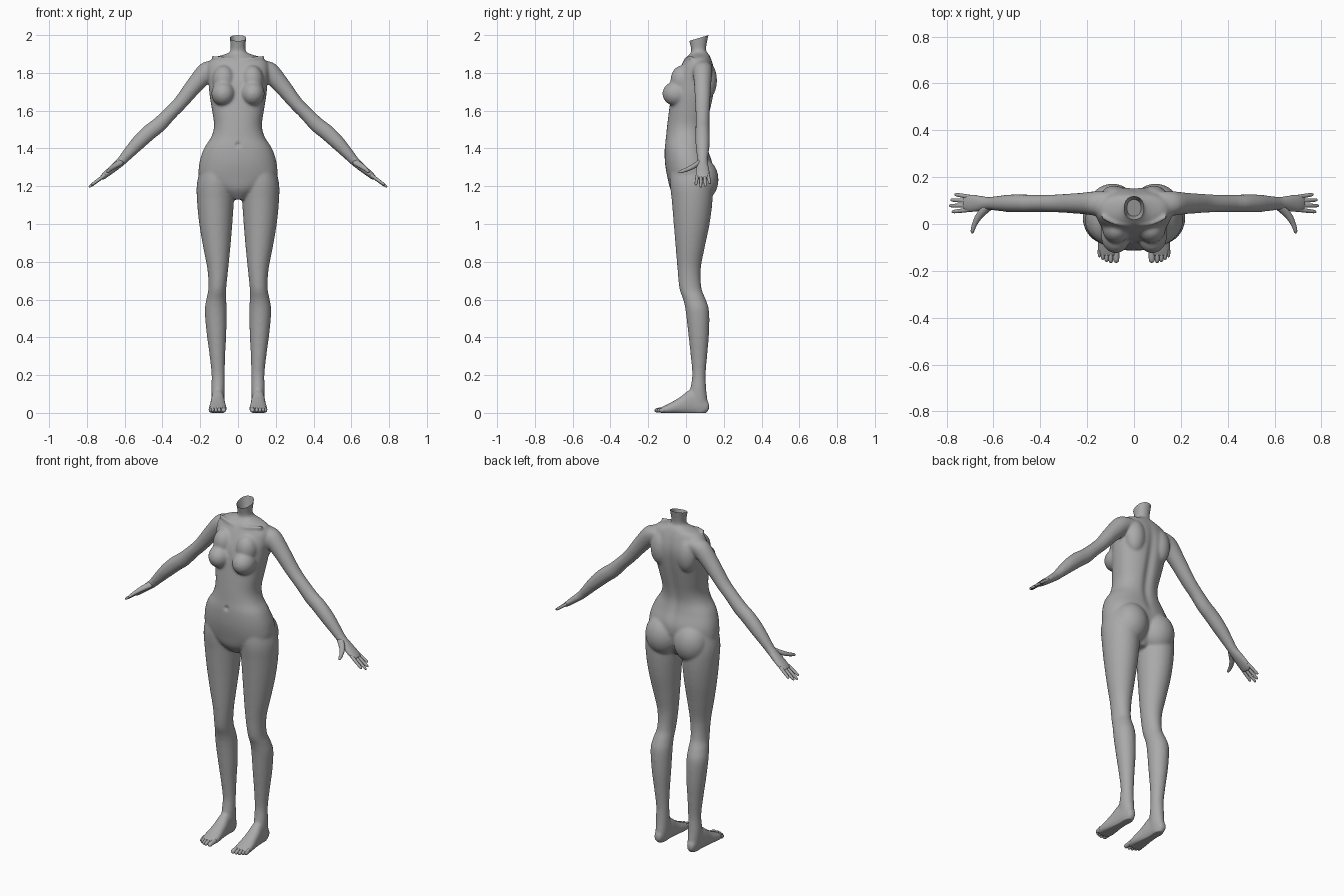
import bpy
import bmesh
import math
from mathutils import Matrix, Vector

cube = bpy.data.objects.get("Cube")
if cube:
    bpy.data.objects.remove(cube, do_unlink=True)

grey = bpy.data.materials.new("plain_grey")
grey.use_nodes = True
COLOUR = (0.4, 0.4, 0.4, 1)
grey.diffuse_color = COLOUR
grey.node_tree.nodes["Principled BSDF"].inputs["Base Color"].default_value = COLOUR


def spline(rows, steps):
    """Catmull-Rom interpolation of rows of numbers."""
    out = []
    for i in range(len(rows) - 1):
        p = [rows[max(i - 1, 0)], rows[i], rows[i + 1], rows[min(i + 2, len(rows) - 1)]]
        for k in range(steps):
            t = k / steps
            out.append([b + t / 2 * (c - a + t * (2 * a - 5 * b + 4 * c - d
                        + t * (3 * (b - c) + d - a))) for a, b, c, d in zip(*p)])
    return out + [list(rows[-1])]


def loft(bm, rows, u, v, side=1, sides=32, steps=5, power=2.0):
    """Skin rounded sections (x, y, z, half width along u, half depth along v)."""
    u, v = Vector(u), Vector(v)
    rings = []
    for x, y, z, a, b in spline(rows, steps):
        ring = []
        for i in range(sides):
            t = 2 * math.pi * i / sides
            c, s = math.cos(t), math.sin(t)
            p = Vector((x, y, z))
            p += u * a * math.copysign(abs(c) ** (2 / power), c)
            p += v * b * math.copysign(abs(s) ** (2 / power), s)
            ring.append(bm.verts.new((p.x * side, p.y, p.z)))
        rings.append(ring)
    for r, q in zip(rings, rings[1:]):
        for i in range(sides):
            j = (i + 1) % sides
            bm.faces.new((r[i], r[j], q[j], q[i]))
    bm.faces.new(rings[0])
    bm.faces.new(rings[-1])


def upright(rows):
    """(z, x0, x1, y0, y1) to loft rows."""
    return [((a + b) / 2, (c + d) / 2, z, abs(b - a) / 2, (d - c) / 2) for z, a, b, c, d in rows]


def ellipsoid(bm, centre, radii):
    m = Matrix.Translation(centre) @ Matrix.Diagonal((*radii, 1))
    bmesh.ops.create_uvsphere(bm, u_segments=32, v_segments=20, radius=1, matrix=m)


def finish(bm, name):
    bmesh.ops.recalc_face_normals(bm, faces=bm.faces)
    for f in bm.faces:
        f.smooth = True
    mesh = bpy.data.meshes.new(name)
    bm.to_mesh(mesh)
    bm.free()
    mesh.materials.append(grey)
    ob = bpy.data.objects.new(name, mesh)
    bpy.context.scene.collection.objects.link(ob)
    return ob


X, Y, Z = (1, 0, 0), (0, 1, 0), (0, 0, 1)
ARM_UP = (0.7, 0, 0.71)

# Torso and neck: height, half width, front, back
TORSO = [
    (2.04, .05, .005, .13), (1.98, .043, .015, .115), (1.92, .04, .028, .106),
    (1.9, .065, .02, .12), (1.88, .13, 0, .13), (1.85, .158, -.02, .142),
    (1.8, .163, -.045, .155), (1.75, .157, -.065, .157), (1.68, .15, -.078, .147),
    (1.6, .137, -.09, .13), (1.52, .127, -.1, .112), (1.46, .142, -.106, .105),
    (1.4, .18, -.113, .115), (1.32, .205, -.111, .14), (1.24, .2, -.097, .13),
    (1.18, .12, -.08, .11), (1.13, .04, -.04, .08)]
# Leg: height, inner, outer, front, back
LEG = [
    (1.32, .03, .19, -.08, .12), (1.22, .02, .217, -.085, .14), (1.12, .022, .217, -.075, .14),
    (1.0, .03, .205, -.065, .125), (.88, .04, .185, -.055, .1), (.76, .052, .162, -.045, .078),
    (.66, .062, .157, -.035, .082), (.6, .062, .168, -.015, .105), (.54, .06, .176, -.002, .122),
    (.42, .062, .166, .012, .122), (.3, .068, .15, .025, .112), (.2, .07, .14, .033, .104),
    (.12, .07, .142, .022, .108), (.05, .072, .138, .02, .115), (0, .08, .13, .03, .11)]
# Foot: heel to ball, as y, inner, outer, bottom, top
FOOT = [
    (.122, .09, .125, .015, .05), (.09, .078, .135, -.01, .09), (.03, .072, .142, -.01, .125),
    (-.03, .066, .148, -.008, .085), (-.08, .06, .155, -.006, .055),
    (-.12, .062, .155, -.004, .035), (-.138, .07, .15, .002, .026)]
# Arm and palm: x, height, half width, half thickness
ARM = [
    (.1, 1.835, .05, .045), (.16, 1.81, .052, .053), (.23, 1.735, .045, .046),
    (.305, 1.642, .04, .038), (.36, 1.585, .037, .037), (.417, 1.527, .037, .041),
    (.47, 1.485, .038, .042), (.525, 1.433, .038, .039), (.575, 1.38, .033, .032),
    (.62, 1.33, .028, .025), (.66, 1.295, .035, .021), (.7, 1.262, .039, .017),
    (.725, 1.24, .035, .013)]

bm = bmesh.new()
loft(bm, upright([(z, -w, w, f, b) for z, w, f, b in TORSO]), X, Y, sides=48, power=2.25)
for s in (1, -1):
    loft(bm, upright(LEG), X, Y, s)
    loft(bm, [((a + b) / 2, y, (c + d) / 2, (b - a) / 2, (d - c) / 2)
              for y, a, b, c, d in FOOT], X, Z, s, power=2.3)
    loft(bm, [(x, .088, z, a, b) for x, z, a, b in ARM], Y, ARM_UP, s)
    # Collar bone
    loft(bm, [(.02, -.004, 1.868, .009, .009), (.08, .004, 1.878, .009, .009),
              (.14, .03, 1.884, .009, .009)], Y, Z, s, sides=12)
    # Chest, seat and shoulder blade masses
    ellipsoid(bm, (s * .078, -.05, 1.69), (.063, .075, .066))
    ellipsoid(bm, (s * .075, -.02, 1.76), (.06, .062, .08))
    ellipsoid(bm, (s * .092, .08, 1.235), (.1, .092, .115))
    ellipsoid(bm, (s * .085, .11, 1.76), (.06, .054, .1))
raw = finish(bm, "body_blend")

# Blend all the overlapping masses into one smooth skin
remesh = raw.modifiers.new("blend", 'REMESH')
remesh.mode = 'VOXEL'
remesh.voxel_size = 0.0065
soft = raw.modifiers.new("soften", 'SMOOTH')
soft.factor = 0.5
soft.iterations = 12
bpy.context.view_layer.update()
blended = raw.evaluated_get(bpy.context.evaluated_depsgraph_get())
bm = bmesh.new()
bm.from_mesh(blended.to_mesh())
blended.to_mesh_clear()
bpy.data.objects.remove(raw, do_unlink=True)

# Spine groove, navel and flat soles
for vert in bm.verts:
    x, y, z = vert.co
    if y > .05 and abs(x) < .1 and 1.28 < z < 1.88:
        vert.co.y -= .012 * math.exp(-(x / .025) ** 2) * math.sin(math.pi * (z - 1.28) / .6)
    if y < 0 and 1.3 < z < 1.5:
        vert.co.y += .009 * math.exp(-(x * x + (z - 1.42) ** 2) / .012 ** 2)
    vert.co.z = max(z, 0)

# Slanted neck opening with a hollow inside
bmesh.ops.bisect_plane(bm, geom=bm.verts[:] + bm.edges[:] + bm.faces[:],
                       plane_co=(0, .12, 2), plane_no=(0, -.3, 1), clear_outer=True)
rim = [e for e in bm.edges if e.is_boundary]
for e in rim:
    e.smooth = False
inner = bmesh.ops.extrude_edge_only(bm, edges=rim)["geom"]
lip = [g for g in inner if isinstance(g, bmesh.types.BMVert)]
middle = sum((p.co for p in lip), Vector()) / len(lip)
for p in lip:
    p.co = middle + (p.co - middle) * .7 - Vector((0, 0, .06))
bmesh.ops.edgeloop_fill(bm, edges=[e for e in bm.edges if e.is_boundary])
finish(bm, "body")

# Fingers, little to index: base y, tip y, tip x, tip z
FINGERS = [(.116, .126, .765, 1.214), (.098, .103, .783, 1.2),
           (.079, .078, .789, 1.195), (.061, .052, .777, 1.206)]
# Toes, big to little: x, tip y, half width
TOES = [(.076, -.166, .013), (.099, -.167, .0095), (.117, -.162, .009),
        (.133, -.153, .0085), (.147, -.142, .008)]

for s, label in ((1, "left"), (-1, "right")):
    bm = bmesh.new()
    for y0, y1, x1, z1 in FINGERS:
        start, end = Vector((.7, y0, 1.262)), Vector((x1, y1, z1))
        rows = [(*start.lerp(end, t), r, r) for t, r in
                ((0, .009), (.5, .0088), (.85, .0075), (.97, .005), (1, .001))]
        loft(bm, rows, Y, ARM_UP, s, sides=12, steps=4)
    finish(bm, label + "_fingers")

    bm = bmesh.new()
    loft(bm, [(.625, .07, 1.325, .02, .017), (.66, .035, 1.303, .016, .014),
              (.68, 0, 1.287, .011, .011), (.69, -.03, 1.277, .008, .008),
              (.692, -.04, 1.274, .002, .002)], (.9, .4, 0), Z, s, sides=14)
    finish(bm, label + "_thumb")

    bm = bmesh.new()
    for x, y1, r in TOES:
        loft(bm, [(x, -.11, .02, r, .013), (x, y1 + .018, .015, r, .012),
                  (x, y1 + .005, .013, r * .8, .009), (x, y1, .012, r * .2, .002)],
             X, Z, s, sides=14)
    finish(bm, label + "_toes")
